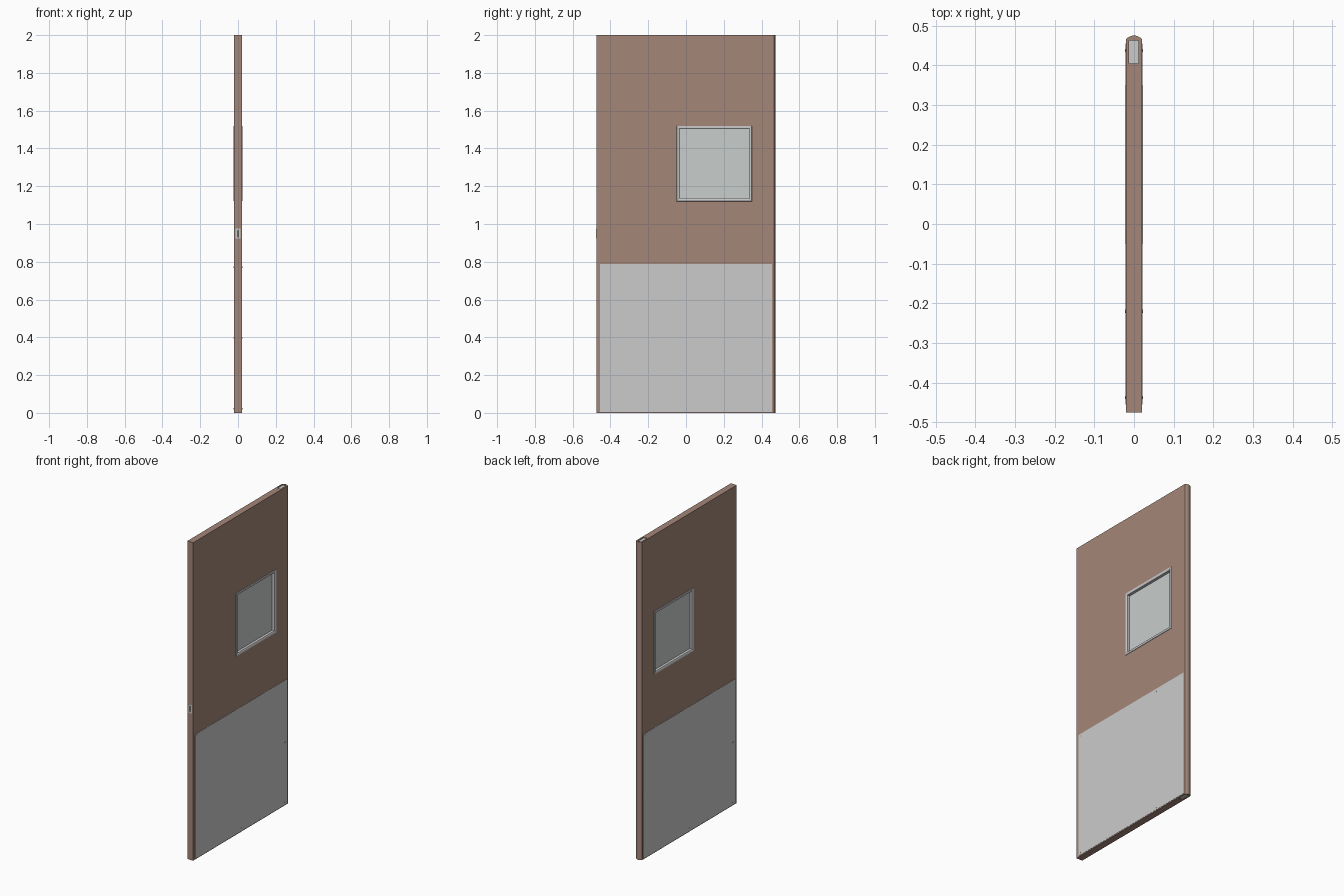
import bpy, bmesh
from math import cos, sin, pi

if "Cube" in bpy.data.objects:
    bpy.data.objects.remove(bpy.data.objects["Cube"])

HX, HY, H = 0.0205, 0.475, 2.0
paint = bpy.data.materials.new("painted_slab")
paint.diffuse_color = (0.37, 0.24, 0.19, 1)
paint.use_nodes = True
paint.node_tree.nodes["Principled BSDF"].inputs["Base Color"].default_value = paint.diffuse_color
glass_mat = bpy.data.materials.new("pane")
glass_mat.diffuse_color = (0.58, 0.61, 0.60, 1)
glass_mat.use_nodes = True
glass_mat.node_tree.nodes["Principled BSDF"].inputs["Base Color"].default_value = glass_mat.diffuse_color


def finish(name, bm, mat=None):
    bmesh.ops.recalc_face_normals(bm, faces=bm.faces)
    me = bpy.data.meshes.new(name)
    bm.to_mesh(me)
    bm.free()
    ob = bpy.data.objects.new(name, me)
    bpy.context.collection.objects.link(ob)
    if mat:
        me.materials.append(mat)
    return ob


def box(name, lo, hi, mat=None):
    bm = bmesh.new()
    bmesh.ops.create_cube(bm, size=1)
    for v in bm.verts:
        for i in range(3):
            v.co[i] = hi[i] if v.co[i] > 0 else lo[i]
    return finish(name, bm, mat)


def ring(name, profile, lo, hi, place):
    """Sweep a closed (inset, height) profile round a rectangle."""
    bm = bmesh.new()
    loops = []
    for d, h in profile:
        a0, b0, a1, b1 = lo[0] + d, lo[1] + d, hi[0] - d, hi[1] - d
        loops.append([bm.verts.new(place(a, b, h)) for a, b in
                      ((a0, b0), (a1, b0), (a1, b1), (a0, b1))])
    for i, p in enumerate(loops):
        q = loops[(i + 1) % len(loops)]
        for k in range(4):
            bm.faces.new((p[k], p[(k + 1) % 4], q[(k + 1) % 4], q[k]))
    return finish(name, bm)


def screw(name, side, y, z, x):
    """Small domed screw head facing along x."""
    bm = bmesh.new()
    rings = [[bm.verts.new((side * (x + h), y + r * cos(k * pi / 5), z + r * sin(k * pi / 5)))
              for k in range(10)] for r, h in ((0.004, -0.001), (0.004, 0.0004), (0.002, 0.0012))]
    for p, q in zip(rings, rings[1:]):
        for k in range(10):
            bm.faces.new((p[k], p[(k + 1) % 10], q[(k + 1) % 10], q[k]))
    bm.faces.new(rings[0])
    bm.faces.new(rings[-1])
    return finish(name, bm)


# door slab with a rounded hinge edge
bm = bmesh.new()
outline = [(-HX, -HY), (HX, -HY)]
for k in range(13):
    t = 1 - k / 6
    outline.append((HX * t, HY - 0.009 * t * t))
face = bm.faces.new([bm.verts.new((x, y, 0)) for x, y in outline])
ext = bmesh.ops.extrude_face_region(bm, geom=[face])
bmesh.ops.translate(bm, vec=(0, 0, H),
                    verts=[v for v in ext["geom"] if isinstance(v, bmesh.types.BMVert)])
slab = finish("door_slab", bm, paint)

# openings: window, latch pocket, top and bottom pivot pockets
WLO, WHI = (-0.05, 1.12), (0.35, 1.52)
cuts = [((-0.1, WLO[0] + 0.01, WLO[1] + 0.01), (0.1, WHI[0] - 0.01, WHI[1] - 0.01)),
        ((-0.013, -0.5, 0.922), (0.013, -0.455, 0.976)),
        ((-0.012, 0.405, H - 0.02), (0.011, 0.463, H + 0.1)),
        ((-0.012, 0.405, -0.1), (0.011, 0.463, 0.02))]
for lo, hi in cuts:
    cutter = box("cutter", lo, hi, paint)
    mod = slab.modifiers.new("opening", 'BOOLEAN')
    mod.object, mod.solver = cutter, 'EXACT'
    bpy.context.view_layer.objects.active = slab
    bpy.ops.object.modifier_apply(modifier=mod.name)
    bpy.data.objects.remove(cutter)

# glass pane
box("window_pane", (-0.004, WLO[0] + 0.011, WLO[1] + 0.011),
    (0.004, WHI[0] - 0.011, WHI[1] - 0.011), glass_mat)

# bevelled window frames and kick plates with screws, on both faces
section = [(0, 0.020), (0.002, 0.023), (0.011, 0.023), (0.017, 0.020),
           (0.017, 0.004), (0.0102, 0.004), (0.0102, 0.020)]
for side, tag in ((1, "right"), (-1, "left")):
    ring("window_frame_" + tag, section, WLO, WHI, lambda a, b, h: (side * h, a, b))
    xs = sorted((side * 0.0203, side * 0.0219))
    box("kick_plate_" + tag, (xs[0], -0.455, 0.006), (xs[1], 0.455, 0.787))
    for y in (-0.437, -0.22, 0, 0.22, 0.437):
        for z in (0.022, 0.771):
            screw("kick_plate_screw_" + tag, side, y, z, 0.0219)
    for y in (-0.437, 0.437):
        screw("kick_plate_screw_" + tag, side, y, 0.396, 0.0219)

# latch plate on the closing edge
ring("latch_plate", [(0, 0.4755), (0.0095, 0.4755), (0.0095, 0.457), (0, 0.457)],
     (-0.013, 0.922), (0.013, 0.976), lambda a, b, h: (a, -h, b))

# pivot plates set into the top and bottom pockets
box("top_pivot_plate", (-0.012, 0.405, H - 0.021), (0.011, 0.463, H - 0.004))
box("bottom_pivot_plate", (-0.012, 0.405, 0.004), (0.011, 0.463, 0.021))
